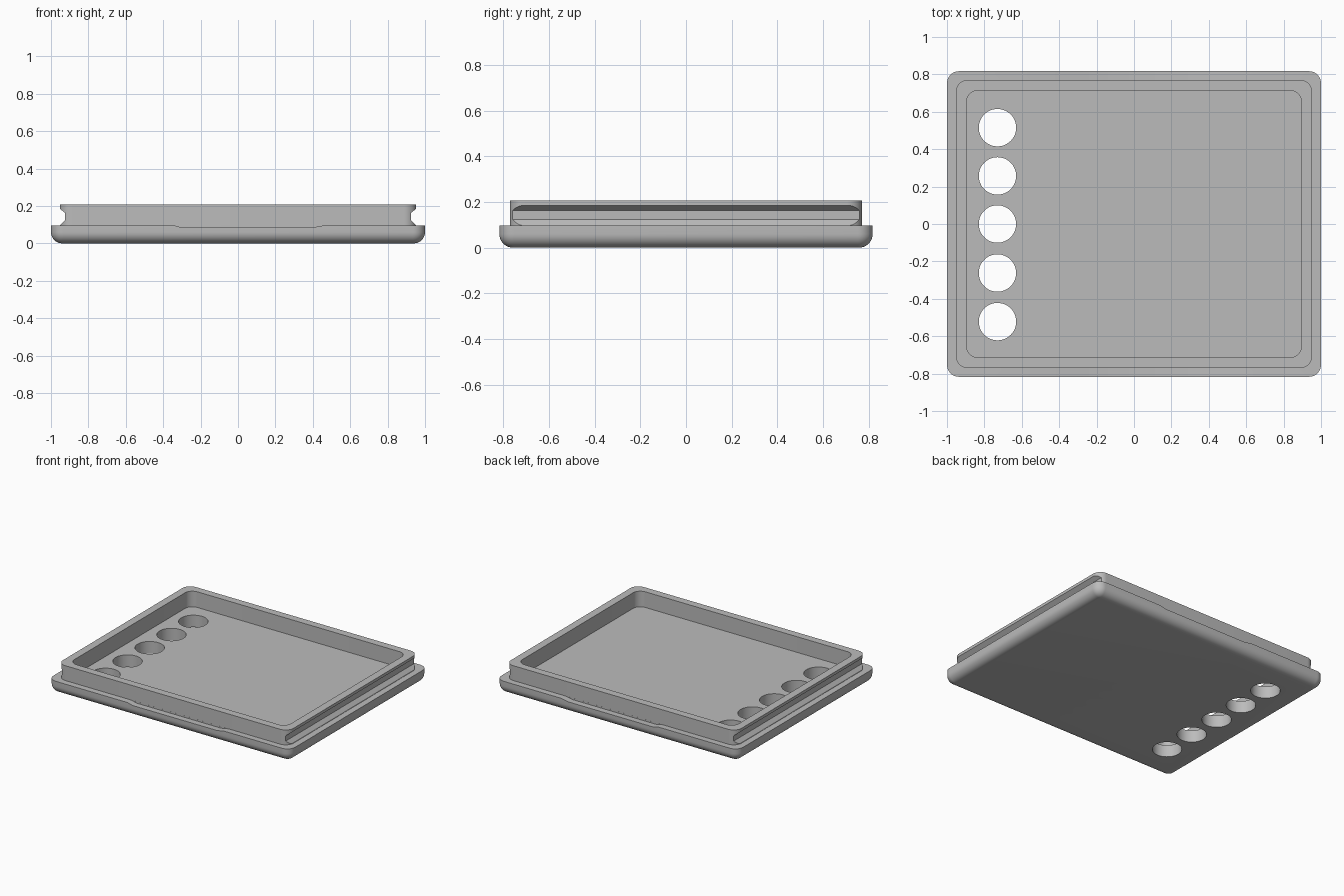
import bpy, bmesh, math

if "Cube" in bpy.data.objects:
    bpy.data.objects.remove(bpy.data.objects["Cube"])

grey = bpy.data.materials.new("plain grey")
grey.diffuse_color = (0.5, 0.5, 0.5, 1)
grey.use_nodes = True
grey.node_tree.nodes["Principled BSDF"].inputs["Base Color"].default_value = grey.diffuse_color

LEDGE, TOP, FLOOR = 0.096, 0.207, 0.09


def ring(bm, hx, hy, r, z, seg=10):
    """Rounded rectangle of vertices, anticlockwise seen from above."""
    verts = []
    for q, (sx, sy) in enumerate([(1, 1), (-1, 1), (-1, -1), (1, -1)]):
        for i in range(seg + 1):
            a = math.pi / 2 * (q + i / seg)
            verts.append(bm.verts.new((sx * (hx - r) + r * math.cos(a),
                                       sy * (hy - r) + r * math.sin(a), z)))
    return verts


def finish(bm, name):
    bmesh.ops.recalc_face_normals(bm, faces=bm.faces)
    me = bpy.data.meshes.new(name)
    bm.to_mesh(me)
    bm.free()
    ob = bpy.data.objects.new(name, me)
    bpy.context.collection.objects.link(ob)
    me.materials.append(grey)
    return ob


def prism(name, outline, y0, y1):
    """Extrude an (x, z) outline along y."""
    bm = bmesh.new()
    a = [bm.verts.new((x, y0, z)) for x, z in outline]
    b = [bm.verts.new((x, y1, z)) for x, z in outline]
    n = len(a)
    bm.faces.new(a)
    bm.faces.new(b[::-1])
    for i in range(n):
        bm.faces.new((a[i], b[i], b[(i + 1) % n], a[(i + 1) % n]))
    return finish(bm, name)


# Tray lid: rounded base, ledge, upright rim and recessed floor
bm = bmesh.new()
rings = []
R = 0.06
for i in range(9):
    a = math.pi / 2 * i / 8
    d = R * (1 - math.sin(a))
    rings.append(ring(bm, 1 - d, 0.817 - d, 0.065 - d, R * (1 - math.cos(a))))
for hx, hy, r, z in [(1, 0.817, 0.065, LEDGE), (0.953, 0.77, 0.065, LEDGE),
                     (0.953, 0.77, 0.065, TOP), (0.895, 0.713, 0.06, TOP),
                     (0.895, 0.713, 0.06, FLOOR)]:
    rings.append(ring(bm, hx, hy, r, z))
for lo, hi in zip(rings, rings[1:]):
    n = len(lo)
    for i in range(n):
        j = (i + 1) % n
        bm.faces.new((lo[i], lo[j], hi[j], hi[i]))
bm.faces.new(rings[0][::-1])
bm.faces.new(rings[-1])
lid = finish(bm, "tray_lid")

cutters = []
# Finger grooves along both short sides of the rim
for s in (-1, 1):
    cutters.append(prism("groove_cutter", [
        (s * 1.02, 0.187), (s * 0.955, 0.187), (s * 0.925, 0.163),
        (s * 0.925, 0.124), (s * 0.951, 0.098), (s * 1.02, 0.098)], -0.9, 0.9))
# Shallow pry notches in the front and back ledges
for s in (-1, 1):
    cutters.append(prism("notch_cutter", [
        (-0.35, LEDGE + 0.002), (-0.30, 0.085), (0.40, 0.085), (0.47, LEDGE + 0.002)],
        s * 0.7705, s * 0.9))
# Row of round holes through the floor
for y in (0.515, 0.257, 0.0, -0.262, -0.522):
    bpy.ops.mesh.primitive_cylinder_add(vertices=48, radius=0.1, depth=0.4,
                                        location=(-0.73, y, 0.05))
    cutters.append(bpy.context.object)

bpy.ops.object.select_all(action='DESELECT')
bpy.context.view_layer.objects.active = lid
lid.select_set(True)
for c in cutters:
    m = lid.modifiers.new("cut", 'BOOLEAN')
    m.operation, m.solver, m.object = 'DIFFERENCE', 'EXACT', c
    bpy.ops.object.modifier_apply(modifier=m.name)
    bpy.data.objects.remove(c)

# One colour throughout, smooth curves with sharp edges kept
lid.data.materials.clear()
lid.data.materials.append(grey)
for p in lid.data.polygons:
    p.material_index = 0
bpy.ops.object.shade_smooth_by_angle(angle=math.radians(30))
